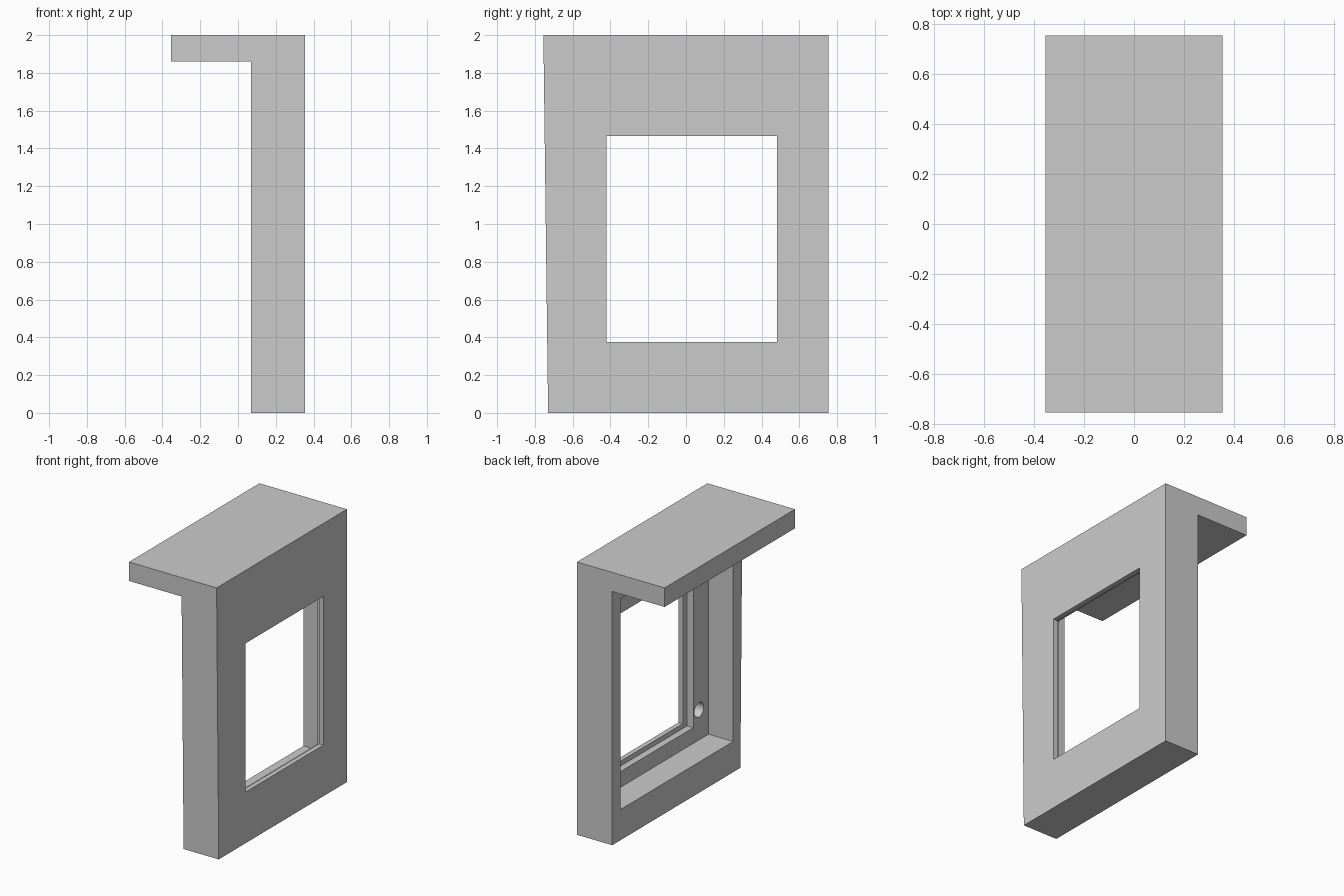
import bpy, bmesh
from math import pi

if "Cube" in bpy.data.objects:
    bpy.data.objects.remove(bpy.data.objects["Cube"])


def make_object(name, bm):
    bmesh.ops.recalc_face_normals(bm, faces=bm.faces)
    mesh = bpy.data.meshes.new(name)
    bm.to_mesh(mesh)
    bm.free()
    obj = bpy.data.objects.new(name, mesh)
    bpy.context.collection.objects.link(obj)
    return obj


def box(name, x, y, z):
    bm = bmesh.new()
    bmesh.ops.create_cube(bm, size=1)
    for v in bm.verts:
        v.co = [r[0] if c < 0 else r[1] for c, r in zip(v.co, (x, y, z))]
    return make_object(name, bm)


def cut(target, cutter):
    cutter.hide_render = True
    mod = target.modifiers.new("cut", 'BOOLEAN')
    mod.operation, mod.solver, mod.object = 'DIFFERENCE', 'EXACT', cutter
    bpy.context.view_layer.objects.active = target
    bpy.ops.object.modifier_apply(modifier=mod.name)
    bpy.data.objects.remove(cutter)


# Wall panel with top ledge: L profile extruded along y, one end tapering down
profile = [(0.07, 0), (0.355, 0), (0.355, 2), (-0.355, 2), (-0.355, 1.86), (0.07, 1.86)]
bm = bmesh.new()
face = bm.faces.new([bm.verts.new((x, 0.755, z)) for x, z in profile])
ext = bmesh.ops.extrude_face_region(bm, geom=[face], use_keep_orig=True)
for v in ext["geom"]:
    if isinstance(v, bmesh.types.BMVert):
        v.co.y = -0.755 + 0.0125 * (2 - v.co.z)
frame = make_object("window_housing", bm)

# Deep rear recess, stepped rebate, and the window opening
cut(frame, box("recess_cutter", (-0.1, 0.27), (-0.646, 0.66), (0.225, 1.77)))
cut(frame, box("rebate_cutter", (0.2, 0.32), (-0.47, 0.53), (0.34, 1.5)))
cut(frame, box("window_cutter", (0.25, 0.5), (-0.42, 0.482), (0.375, 1.465)))

# Blind round hole beside the window
bpy.ops.mesh.primitive_cylinder_add(vertices=32, radius=0.053, depth=0.14,
                                    location=(0.27, -0.537, 0.445), rotation=(0, pi / 2, 0))
hole = bpy.context.object
hole.name = "hole_cutter"
cut(frame, hole)
